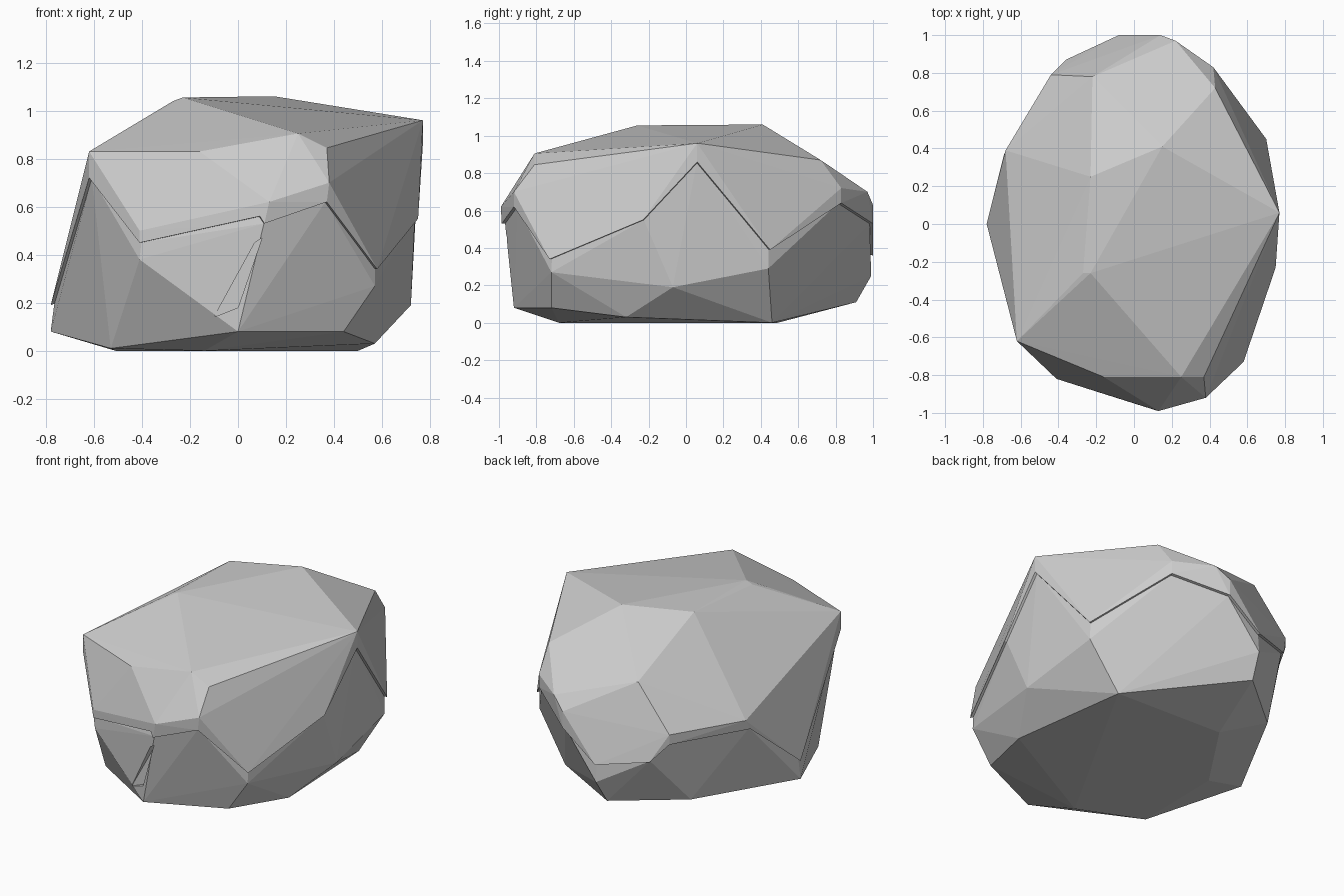
import bpy, bmesh
from mathutils import Vector

if "Cube" in bpy.data.objects:
    bpy.data.objects.remove(bpy.data.objects["Cube"])


def make_object(name, bm):
    bmesh.ops.recalc_face_normals(bm, faces=bm.faces)
    mesh = bpy.data.meshes.new(name)
    bm.to_mesh(mesh)
    bm.free()
    obj = bpy.data.objects.new(name, mesh)
    bpy.context.collection.objects.link(obj)
    return obj


def hull(name, points):
    bm = bmesh.new()
    for p in points:
        bm.verts.new(p)
    res = bmesh.ops.convex_hull(bm, input=bm.verts)
    junk = {v for k in ("geom_interior", "geom_unused") for v in res[k]
            if isinstance(v, bmesh.types.BMVert)}
    bmesh.ops.delete(bm, geom=list(junk), context='VERTS')
    return make_object(name, bm)


def boolean(obj, other, operation):
    mod = obj.modifiers.new("bool", 'BOOLEAN')
    mod.operation, mod.object, mod.solver = operation, other, 'EXACT'
    bpy.context.view_layer.objects.active = obj
    bpy.ops.object.modifier_apply(modifier=mod.name)
    bpy.data.objects.remove(other)


# zigzag lower edge of the cap, counter-clockwise from the right
rim = [(.77, .06, .86), (.70, .45, .39), (.42, .83, .64), (.14, 1, .53),
       (-.08, 1, .36), (-.36, .87, .40), (-.44, .79, .50), (-.69, .36, .50),
       (-.78, 0, .19), (-.62, -.62, .72), (-.41, -.82, .45), (.09, -.97, .56),
       (.11, -.985, .53), (.37, -.92, .62), (.58, -.73, .34), (.75, -.23, .55)]

# facets on top of the cap
top = [(-.62, -.62, .83), (-.16, -.81, .83), (.25, -.81, .905), (.37, -.81, .845),
       (.77, .06, .96), (-.27, -.26, 1.04), (-.23, -.26, 1.055), (.15, .41, 1.06),
       (-.23, .25, 1.055), (-.22, .78, .825), (.43, .72, .87), (.42, .83, .72),
       (.22, .97, .70), (.14, 1, .63), (.38, -.92, .70), (.13, -.99, .62),
       (-.68, .39, .56), (-.44, .79, .56), (-.41, -.82, .50)]

# lower body and base corners
lower = [(-.41, -.805, .38), (.57, -.72, .27), (.69, .44, .29), (-.08, .99, .25),
         (0, -.92, .08), (.44, -.72, .08), (.57, -.32, .03), (.72, -.07, .19),
         (.50, .46, 0), (-.10, .91, .11), (-.46, .61, .10), (-.21, .49, 0),
         (-.51, .04, 0), (-.78, 0, .08), (-.53, -.53, .01), (-.14, -.68, 0)]

# rock body sits slightly inside the cap
rock = hull("rock", [(x * .982, y * .982, z) for x, y, z in rim] + lower)

# slanted crack on the front
crack = [(.10, .47), (.07, .45), (-.10, .14), (0, .18)]
cutter = hull("crack_cutter", [(x, -1.2, z) for x, z in crack]
              + [(x, -.89, z) for x, z in crack])
boolean(rock, cutter, 'DIFFERENCE')

# cap: whole outer hull, trimmed below the zigzag edge
cap = hull("cap", rim + top + lower)
bm = bmesh.new()
c = Vector((0, 0, .5))
hub, base = bm.verts.new(c), bm.verts.new((0, 0, -2))
ring = [bm.verts.new(c + (Vector(p) - c) * 1.5) for p in rim]
for a, b in zip(ring, ring[1:] + ring[:1]):
    bm.faces.new((hub, a, b))
    bm.faces.new((base, b, a))
boolean(cap, make_object("trim_cutter", bm), 'DIFFERENCE')

# join both layers into one solid
boolean(rock, cap, 'UNION')
